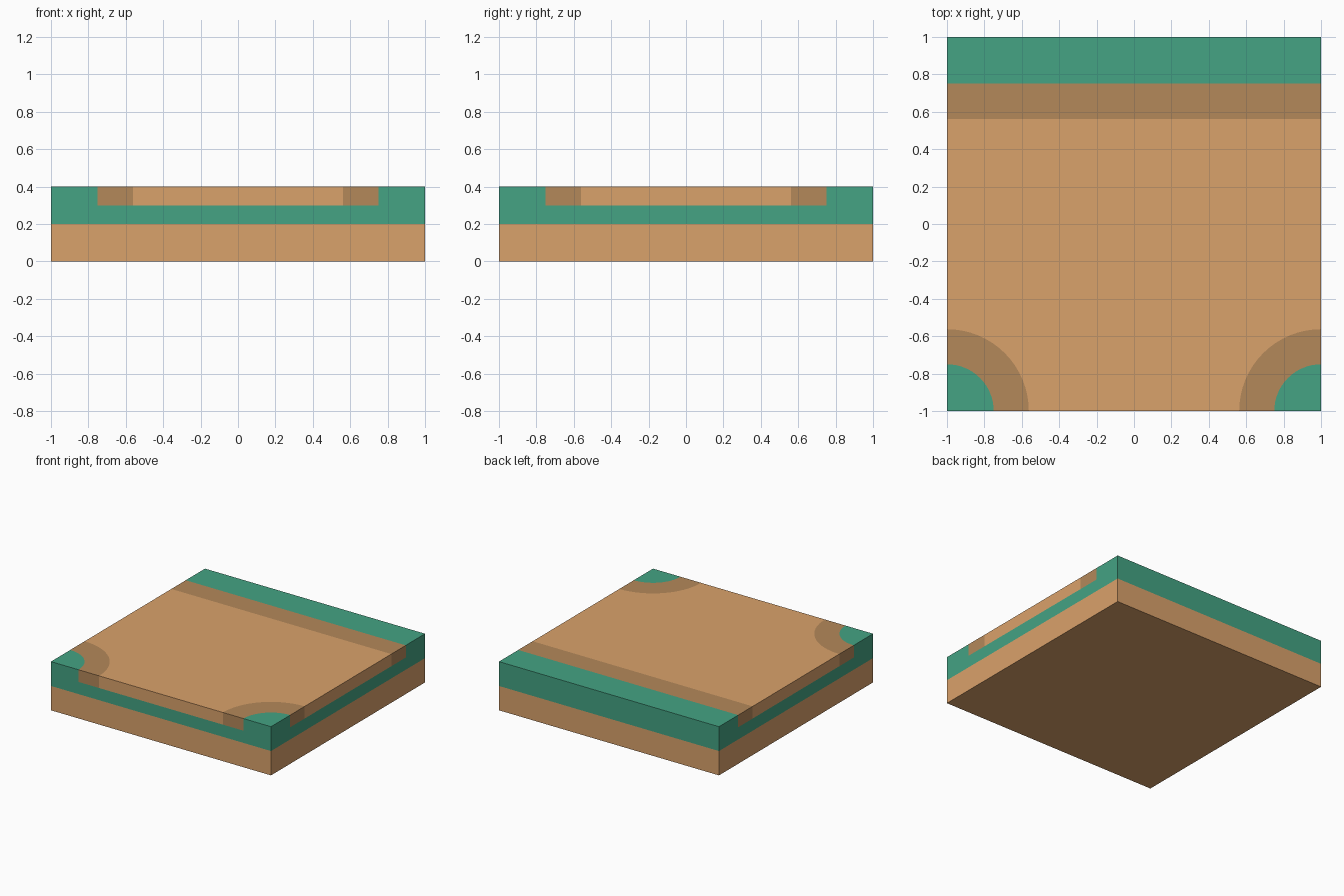
import bpy, bmesh
from math import cos, sin, pi

if "Cube" in bpy.data.objects:
    bpy.data.objects.remove(bpy.data.objects["Cube"])

H, LAYER, INLAY, TOP = 1.0, 0.2, 0.3, 0.4   # half width and layer heights
R_IN, R_OUT, SEG = 0.25, 0.4375, 16         # path edging radii, arc segments


def material(name, rgb):
    m = bpy.data.materials.new(name)
    m.diffuse_color = (*rgb, 1)
    m.use_nodes = True
    m.node_tree.nodes["Principled BSDF"].inputs["Base Color"].default_value = m.diffuse_color
    return m


GRASS = material("grass", (0.058, 0.366, 0.227))
SAND = material("sand", (0.70, 0.36, 0.147))
DARK = material("dark_sand", (0.456, 0.246, 0.102))


def on_shell(face):
    """True if the face lies on the outside of the whole tile."""
    def flat(axis, value):
        return all(abs(v.co[axis] - value) < 1e-4 for v in face.verts)
    return any(flat(a, s * H) for a in (0, 1) for s in (-1, 1)) or flat(2, 0) or flat(2, TOP)


def slab(name, outline, z0, z1, mat):
    """Extrude an outline, keeping only faces that show on the tile surface."""
    bm = bmesh.new()
    base = bm.faces.new([bm.verts.new((x, y, z0)) for x, y in outline])
    ext = bmesh.ops.extrude_face_region(bm, geom=[base], use_keep_orig=True)
    moved = [g for g in ext["geom"] if isinstance(g, bmesh.types.BMVert)]
    bmesh.ops.translate(bm, verts=moved, vec=(0, 0, z1 - z0))
    bmesh.ops.recalc_face_normals(bm, faces=bm.faces)
    hidden = [f for f in bm.faces if not on_shell(f)]
    bmesh.ops.delete(bm, geom=hidden, context='FACES')
    me = bpy.data.meshes.new(name)
    bm.to_mesh(me)
    bm.free()
    me.materials.append(mat)
    bpy.context.collection.objects.link(bpy.data.objects.new(name, me))


def rect(y0, y1):
    return [(-H, y0), (H, y0), (H, y1), (-H, y1)]


def arc(side, r):
    """Quarter arc round a front corner, from the front edge to the side edge."""
    return [(side * (H - r * cos(a)), -H + r * sin(a))
            for a in (i * pi / 2 / SEG for i in range(SEG + 1))]


# Full-width layers
slab("earth_base", rect(-H, H), 0, LAYER, SAND)
slab("grass_layer", rect(-H, H), LAYER, INLAY, GRASS)

# Back grass verge and its path edging
slab("back_verge", rect(H - R_IN, H), INLAY, TOP, GRASS)
slab("back_path_edge", rect(H - R_OUT, H - R_IN), INLAY, TOP, DARK)

# Front corner verges with curved path edging
for side, label in ((-1, "left"), (1, "right")):
    slab(label + "_corner_verge", [(side * H, -H)] + arc(side, R_IN), INLAY, TOP, GRASS)
    slab(label + "_corner_path_edge", arc(side, R_IN) + arc(side, R_OUT)[::-1], INLAY, TOP, DARK)

# T-shaped path surface
slab("path", arc(1, R_OUT) + [(H, H - R_OUT), (-H, H - R_OUT)] + arc(-1, R_OUT)[::-1],
     INLAY, TOP, SAND)
